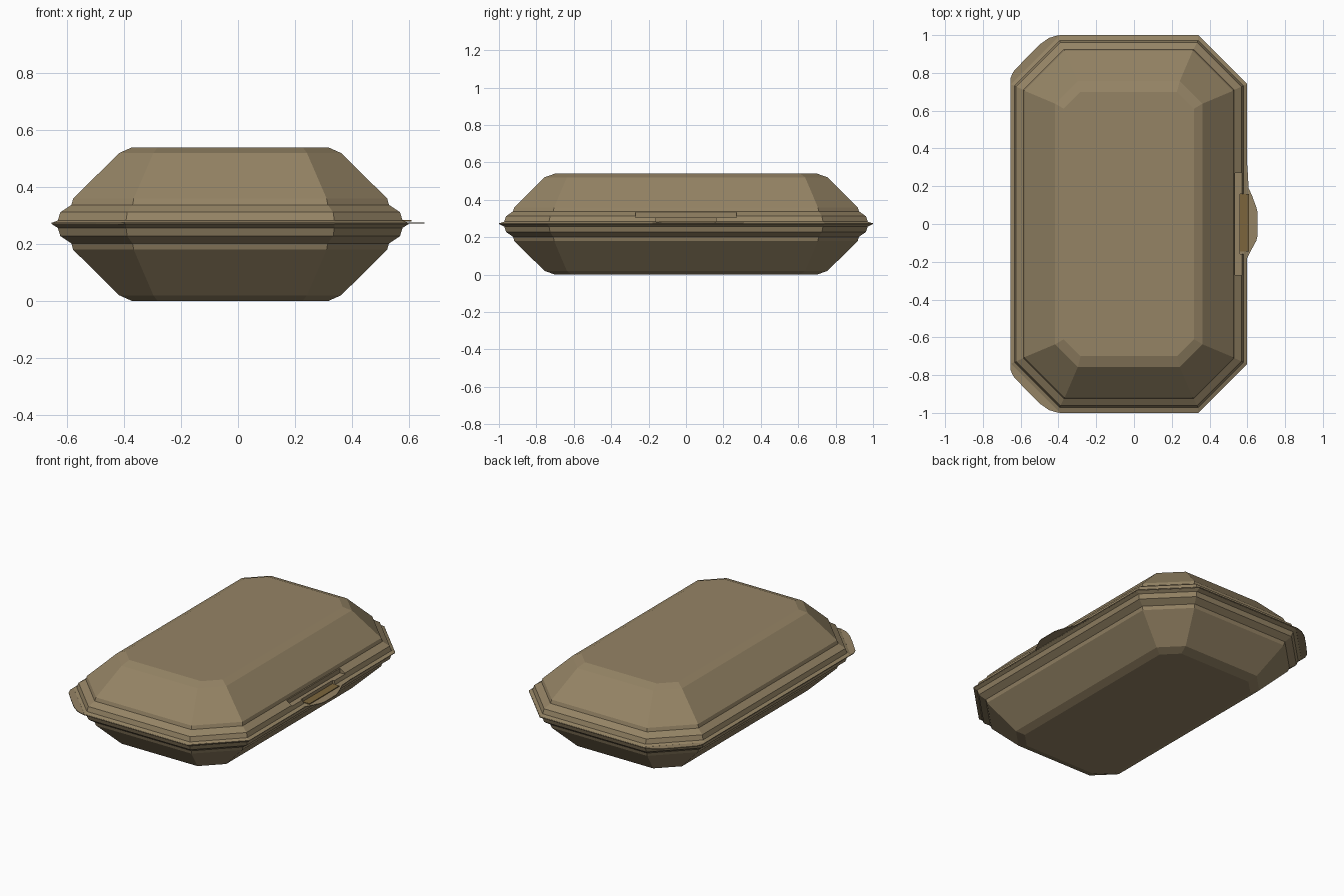
import bpy, bmesh

if "Cube" in bpy.data.objects:
    bpy.data.objects.remove(bpy.data.objects["Cube"])

CX = -0.0275   # shells sit slightly off centre because of the front tab
# half width, half length, corner cut, height (base, rim last)
RINGS = [(0.345, 0.70, 0.09, 0.0), (0.39, 0.757, 0.12, 0.02),
         (0.552, 0.918, 0.213, 0.18), (0.558, 0.925, 0.215, 0.202),
         (0.597, 0.962, 0.235, 0.228), (0.606, 0.972, 0.24, 0.257),
         (0.627, 1.0, 0.26, 0.27)]
HEIGHT = 0.54


def material(name, rgb):
    m = bpy.data.materials.new(name)
    m.diffuse_color = (*rgb, 1)
    m.use_nodes = True
    m.node_tree.nodes["Principled BSDF"].inputs["Base Color"].default_value = m.diffuse_color
    return m


def add(name, bm, mat=None):
    bmesh.ops.recalc_face_normals(bm, faces=bm.faces)
    me = bpy.data.meshes.new(name)
    bm.to_mesh(me)
    bm.free()
    ob = bpy.data.objects.new(name, me)
    bpy.context.collection.objects.link(ob)
    if mat:
        me.materials.append(mat)
    return ob


def octagon(hx, hy, c):
    return [(CX + x, y) for x, y in (
        (hx, -hy + c), (hx, hy - c), (hx - c, hy), (-hx + c, hy),
        (-hx, hy - c), (-hx, -hy + c), (-hx + c, -hy), (hx - c, -hy))]


def shell(name, rings, mat):
    """Closed eight-sided loft."""
    bm = bmesh.new()
    loops = [[bm.verts.new((x, y, z)) for x, y in octagon(hx, hy, c)]
             for hx, hy, c, z in rings]
    for a, b in zip(loops, loops[1:]):
        for i in range(8):
            j = (i + 1) % 8
            bm.faces.new((a[i], a[j], b[j], b[i]))
    bm.faces.new(loops[0])
    bm.faces.new(loops[-1])
    return add(name, bm, mat)


def hollow(ob, rim_z):
    """Bake modifiers, drop the rim cap and give the wall a thin thickness."""
    dg = bpy.context.evaluated_depsgraph_get()
    me = bpy.data.meshes.new_from_object(ob.evaluated_get(dg))
    ob.modifiers.clear()
    bm = bmesh.new()
    bm.from_mesh(me)
    cap = [f for f in bm.faces if all(abs(v.co.z - rim_z) < 1e-4 for v in f.verts)]
    bmesh.ops.delete(bm, geom=cap, context='FACES')
    bm.to_mesh(me)
    bm.free()
    ob.data = me
    s = ob.modifiers.new("wall", 'SOLIDIFY')
    s.thickness = 0.006
    s.offset = -1


def plate(name, pts, z, t, mat):
    bm = bmesh.new()
    f = bm.faces.new([bm.verts.new((x, y, z)) for x, y in pts])
    top = bmesh.ops.extrude_face_region(bm, geom=[f])["geom"]
    bmesh.ops.translate(bm, vec=(0, 0, t),
                        verts=[v for v in top if isinstance(v, bmesh.types.BMVert)])
    return add(name, bm, mat)


tan = material("pressed_pulp", (0.30, 0.23, 0.13))
dark = material("latch_pulp", (0.20, 0.13, 0.045))

# Base tray and mirrored lid
base = shell("base_tray", RINGS, tan)
lid = shell("lid", [(a, b, c, HEIGHT + 0.004 - z if z > 0.26 else HEIGHT - z)
                    for a, b, c, z in RINGS], tan)

# Stepped pocket in the front edge of the lid
for i, (x0, z0, hy) in enumerate(((0.535, 0.306, 0.27), (0.56, 0.281, 0.16))):
    bm = bmesh.new()
    bmesh.ops.create_cube(bm, size=1)
    for v in bm.verts:
        v.co = (x0 if v.co.x < 0 else 0.8, hy * (1 if v.co.y > 0 else -1),
                z0 if v.co.z < 0 else 0.345)
    cutter = add(f"pocket_cutter_{i}", bm)
    cutter.hide_render = True
    cutter.hide_viewport = False
    cutter.display_type = 'WIRE'
    b = lid.modifiers.new("pocket", 'BOOLEAN')
    b.operation = 'DIFFERENCE'
    b.object = cutter
    b.solver = 'EXACT'
bpy.context.view_layer.update()
hollow(base, 0.27)
hollow(lid, 0.274)
for ob in [o for o in bpy.data.objects if o.name.startswith("pocket_cutter")]:
    bpy.data.objects.remove(ob)

# Closing tab and the darker latch patch on the front edge
tab = [(0.58, 0.31), (0.60, 0.31), (0.607, 0.19), (0.625, 0.15), (0.647, 0.09),
       (0.655, 0.06), (0.655, -0.06), (0.647, -0.09), (0.625, -0.13),
       (0.60, -0.18), (0.58, -0.18)]
plate("closing_tab", tab, 0.272, 0.004, tan)
plate("latch_patch", [(0.56, -0.145), (0.61, -0.145), (0.61, 0.16), (0.56, 0.16)],
      0.280, 0.005, dark)

# Rounded hinge flaps at both back corners
flap = [(-0.655, 0.72), (-0.655, 0.77), (-0.64, 0.805), (-0.57, 0.88),
        (-0.50, 0.95), (-0.45, 0.985), (-0.40, 1.0), (-0.38, 0.98)]
for side, s in (("rear", 1), ("front", -1)):
    plate(f"hinge_flap_{side}", [(x, s * y) for x, y in flap], 0.270, 0.005, tan)
# Hinge strip joining tray and lid along the back
plate("hinge_strip", [(-0.655, -0.75), (-0.63, -0.75), (-0.63, 0.75), (-0.655, 0.75)],
      0.270, 0.005, tan)
